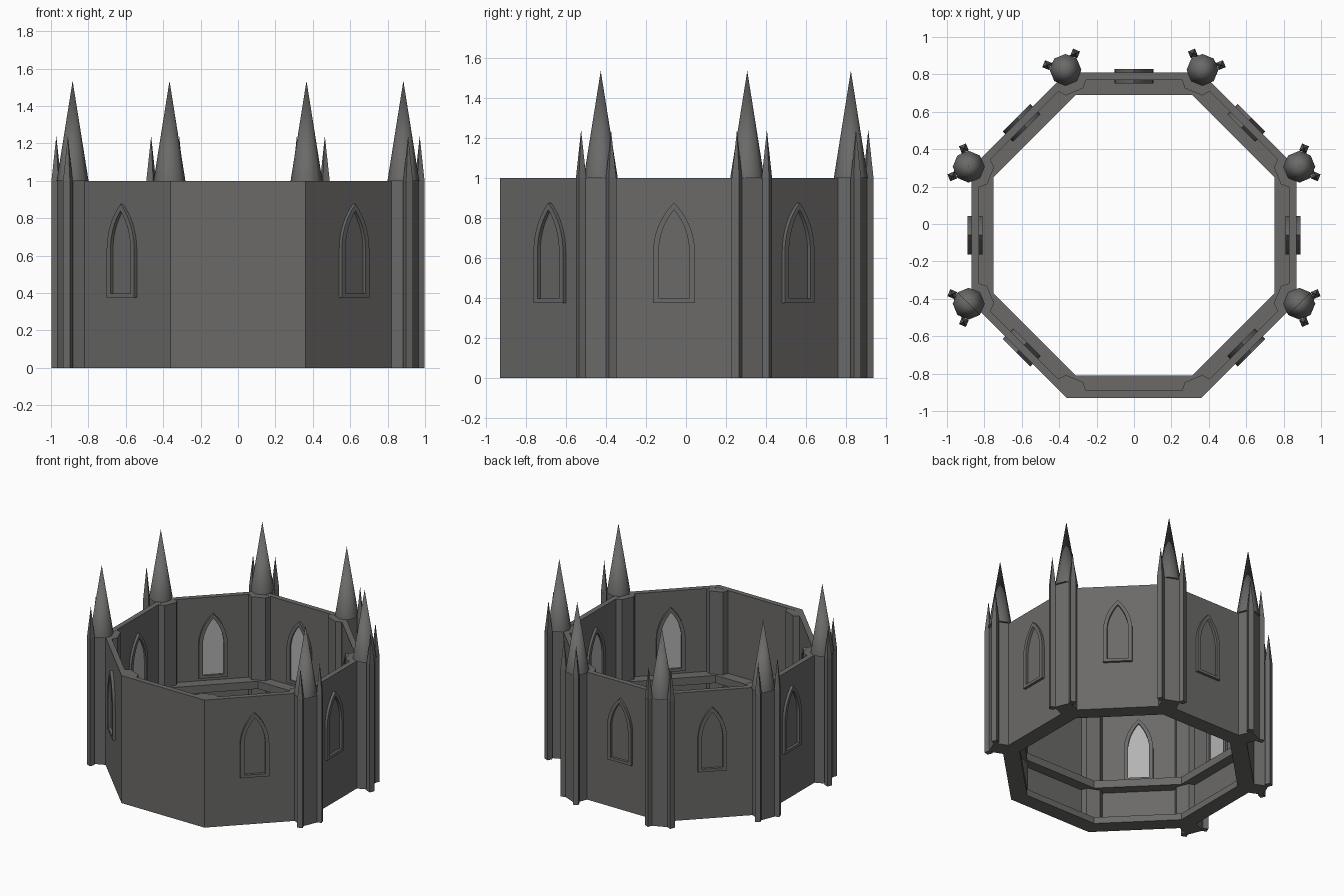
import bpy, bmesh, math
from mathutils import Matrix, Vector

if "Cube" in bpy.data.objects:
    bpy.data.objects.remove(bpy.data.objects["Cube"])


def material(name, c):
    m = bpy.data.materials.new(name)
    m.diffuse_color = (*c, 1)
    m.use_nodes = True
    m.node_tree.nodes["Principled BSDF"].inputs["Base Color"].default_value = m.diffuse_color
    return m


STONE = material("grey stone", (0.145, 0.143, 0.14))
GLASS = material("pale window", (0.45, 0.45, 0.45))
CENTRE = Matrix.Translation((0, -0.06, 0))
C8 = math.cos(math.pi / 8)


def finish(name, bm, mat, matrix):
    bmesh.ops.recalc_face_normals(bm, faces=bm.faces)
    me = bpy.data.meshes.new(name)
    bm.to_mesh(me)
    bm.free()
    me.materials.append(mat)
    ob = bpy.data.objects.new(name, me)
    ob.matrix_world = matrix
    bpy.context.collection.objects.link(ob)
    return ob


def bridge(bm, rings, close):
    pairs = list(zip(rings, rings[1:] + rings[:1])) if close else list(zip(rings, rings[1:]))
    for a, b in pairs:
        n = len(a)
        for i in range(n):
            bm.faces.new((a[i], a[(i + 1) % n], b[(i + 1) % n], b[i]))


def prism(name, pts, axis, lo, hi, mat, matrix):
    """Extrude a flat outline along z (axis 2) or x (axis 0)."""
    bm = bmesh.new()
    put = (lambda p, h: (p[0], p[1], h)) if axis == 2 else (lambda p, h: (h, p[0], p[1]))
    rings = [[bm.verts.new(put(p, h)) for p in pts] for h in (lo, hi)]
    bridge(bm, rings, False)
    for r in rings:
        bm.faces.new(r)
    return finish(name, bm, mat, matrix)


def spire(name, sides, radius, z0, z1, x, y, turn, matrix):
    bm = bmesh.new()
    bmesh.ops.create_cone(bm, cap_ends=True, segments=sides, radius1=radius, radius2=0, depth=z1 - z0,
                          matrix=Matrix.Translation((x, y, (z0 + z1) / 2)) @ Matrix.Rotation(turn, 4, 'Z'))
    ob = finish(name, bm, STONE, matrix)
    if sides > 4:
        for p in ob.data.polygons:
            p.use_smooth = len(p.vertices) == 3
    return ob


def square(x, y, s, turn=0):
    r = s * math.sqrt(2)
    return [(x + r * math.cos(turn + math.pi / 4 + i * math.pi / 2),
             y + r * math.sin(turn + math.pi / 4 + i * math.pi / 2)) for i in range(4)]


def arch(w, z0, spring, top):
    """Pointed window outline in (across, up)."""
    h = top - spring
    R = (w * w + h * h) / (2 * w)
    end = math.asin(min(1, h / R))
    side = [(w - R + R * math.cos(end * i / 8), spring + R * math.sin(end * i / 8)) for i in range(8)]
    return [(-w, z0), (w, z0)] + side + [(0, top)] + [(-x, z) for x, z in reversed(side)]


# octagonal wall with inner plinth and ledge
profile = [(.869, 0), (.869, 1), (.829, 1), (.829, .35), (.75, .35),
           (.75, .29), (.829, .29), (.829, .05), (.75, .05), (.75, 0)]
bm = bmesh.new()
rings = []
for a, z in profile:
    rings.append([bm.verts.new((a / C8 * math.cos(math.pi / 8 + i * math.pi / 4),
                                a / C8 * math.sin(math.pi / 8 + i * math.pi / 4), z)) for i in range(8)])
bridge(bm, rings, True)
finish("octagon_wall", bm, STONE, CENTRE)

# windows on every wall but the front
outer = arch(.104, .375, .63, .875)
inner = arch(.076, .397, .63, .84)
for k in range(1, 8):
    M = CENTRE @ Matrix.Rotation(-math.pi / 2 + k * math.pi / 4, 4, 'Z')
    bm = bmesh.new()
    loops = [[bm.verts.new((x, y, z)) for y, z in pts]
             for x, pts in ((.81, outer), (.889, outer), (.889, inner), (.81, inner))]
    bridge(bm, loops, True)
    bmesh.ops.remove_doubles(bm, verts=bm.verts, dist=1e-5)
    finish("window_frame", bm, STONE, M)
    prism("window_pane", inner, 0, .824, .83, GLASS, M)

# corners: inner pilaster everywhere, pinnacled buttress except at the front
for k in range(8):
    M = CENTRE @ Matrix.Rotation(-math.pi * 3 / 8 + k * math.pi / 4, 4, 'Z')
    prism("inner_pilaster", [(.92, 0), (.875, .079), (.864, .079), (.83, .05),
                             (.83, -.05), (.864, -.079), (.875, -.079)], 2, 0, .999, STONE, M)
    if k in (0, 7):
        continue
    prism("buttress", square(.957, 0, .064), 2, 0, 1, STONE, M)
    spire("main_spire", 8, .085, 1, 1.535, .957, 0, math.pi / 8, M)
    for s in (-1, 1):
        x, y = 1.018, s * .081
        # web joins the small shaft to the buttress corner
        prism("corner_shaft", square(x, y, .02, math.pi / 4), 2, 0, 1, STONE, M)
        spire("corner_spire", 4, .028, 1, 1.24, x, y, 0, M)
